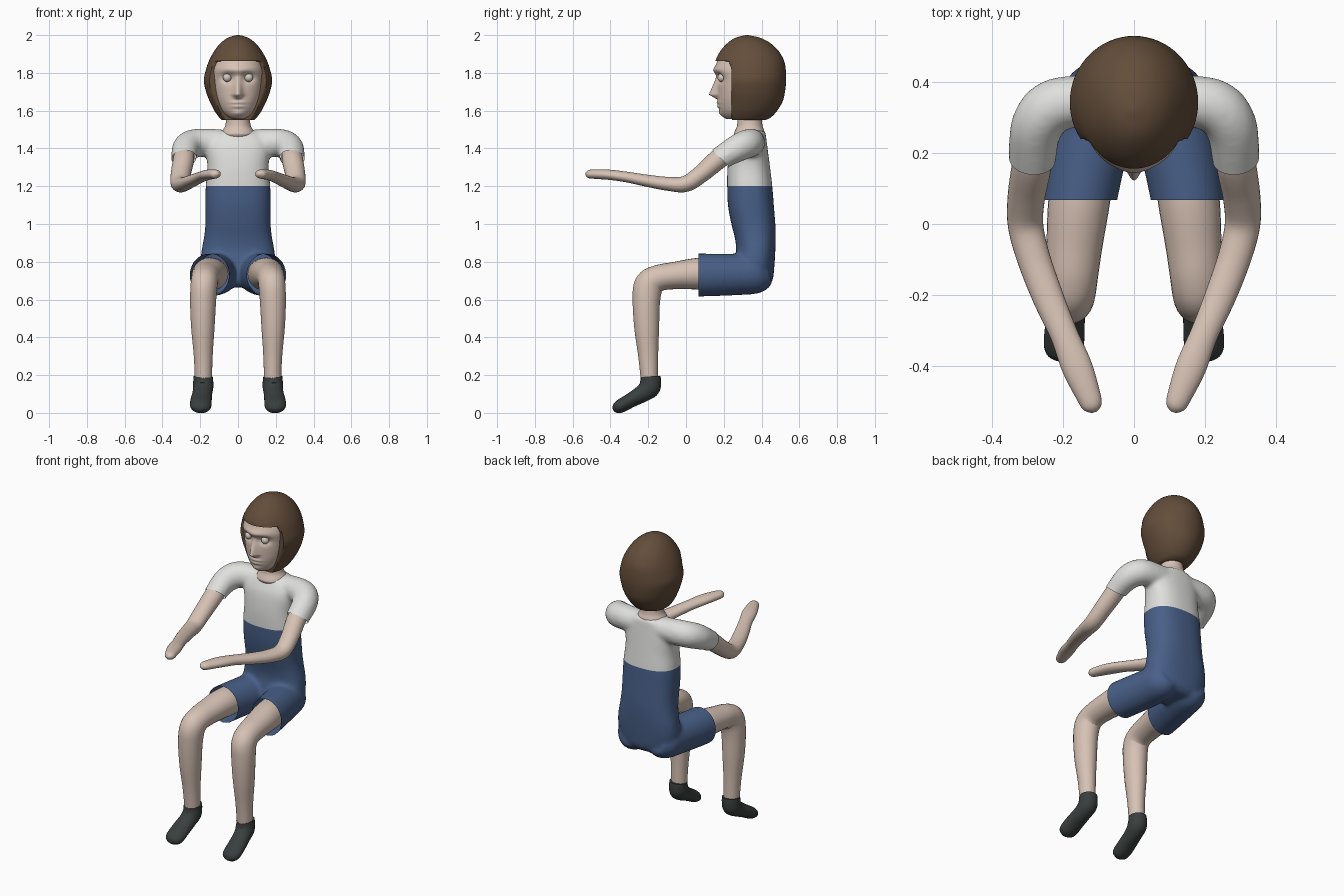
import bpy, bmesh, math
from mathutils import Vector


def material(name, rgb):
    m = bpy.data.materials.new(name)
    m.diffuse_color = (*rgb, 1)
    return m


SKIN = material("skin", (0.68, 0.54, 0.46))
HAIR = material("brown hair", (0.125, 0.075, 0.043))
BLUE = material("blue cloth", (0.065, 0.115, 0.245))
WHITE = material("white cloth", (0.74, 0.74, 0.72))
SHOE = material("dark shoe", (0.040, 0.050, 0.048))
EYE = material("pale eye", (0.64, 0.58, 0.53))


def smooth_rows(rows, steps):
    """Catmull-Rom interpolation of tuples."""
    out = []
    for i in range(len(rows) - 1):
        a, b, c, d = (rows[max(0, min(len(rows) - 1, i + k))] for k in (-1, 0, 1, 2))
        for s in range(steps):
            t = s / steps
            out.append([0.5 * (2 * q + (r - p) * t + (2 * p - 5 * q + 4 * r - u) * t * t
                               + (3 * q - p - 3 * r + u) * t ** 3)
                        for p, q, r, u in zip(a, b, c, d)])
    return out + [list(rows[-1])]


def bridge(bm, rings):
    vs = [[bm.verts.new(p) for p in ring] for ring in rings]
    n = len(vs[0])
    for a, b in zip(vs, vs[1:]):
        for i in range(n):
            bm.faces.new((a[i], a[(i + 1) % n], b[(i + 1) % n], b[i]))
    bm.faces.new(vs[0][::-1])
    bm.faces.new(vs[-1])


def stack(bm, rows, n=40, steps=6, power=1.0, shape=None):
    """Horizontal rings from (z, half width, front y, back y)."""
    rings = []
    for z, w, f, b in smooth_rows(rows, steps):
        ring = []
        for i in range(n):
            a = 2 * math.pi * i / n
            c, s = math.cos(a), math.sin(a)
            c = math.copysign(abs(c) ** power, c)
            s = math.copysign(abs(s) ** power, s)
            p = Vector((w * c, (f + b) / 2 + (b - f) / 2 * s, z))
            ring.append(shape(p) if shape else p)
        rings.append(ring)
    bridge(bm, rings)


def tube(bm, rows, side, ref=(1, 0, 0), n=28, steps=6):
    """Tube through (x, y, z, radius across, radius up), mirrored by side."""
    rows = smooth_rows(rows, steps)
    pts = [Vector(r[:3]) for r in rows]
    u = Vector(ref)
    rings = []
    for i, r in enumerate(rows):
        t = (pts[min(i + 1, len(pts) - 1)] - pts[max(i - 1, 0)]).normalized()
        u = (u - t * u.dot(t)).normalized()
        v = t.cross(u)
        ring = []
        for k in range(n):
            a = 2 * math.pi * k / n
            p = pts[i] + u * r[3] * math.cos(a) + v * r[4] * math.sin(a)
            ring.append(Vector((p.x * side, p.y, p.z)))
        rings.append(ring)
    bridge(bm, rings)


def finish(bm, name, *mats, angle=50):
    bmesh.ops.recalc_face_normals(bm, faces=bm.faces[:])
    me = bpy.data.meshes.new(name)
    bm.to_mesh(me)
    bm.free()
    for m in mats:
        me.materials.append(m)
    ob = bpy.data.objects.new(name, me)
    bpy.context.collection.objects.link(ob)
    bpy.ops.object.select_all(action='DESELECT')
    ob.select_set(True)
    bpy.context.view_layer.objects.active = ob
    bpy.ops.object.shade_smooth_by_angle(angle=math.radians(angle))
    return ob


# Outfit: torso, sleeves and short legs fused into one soft shell
bm = bmesh.new()
stack(bm, [(0.665, 0.11, 0.27, 0.425), (0.70, 0.17, 0.245, 0.458), (0.78, 0.198, 0.25, 0.468),
           (0.86, 0.193, 0.265, 0.473), (0.93, 0.18, 0.258, 0.475), (1.0, 0.173, 0.24, 0.473),
           (1.1, 0.173, 0.222, 0.465), (1.2, 0.171, 0.218, 0.457), (1.3, 0.162, 0.22, 0.445),
           (1.4, 0.17, 0.235, 0.432), (1.455, 0.15, 0.258, 0.425), (1.495, 0.09, 0.28, 0.42)],
      power=0.82)
for s in (1, -1):
    tube(bm, [(0.0, 0.35, 1.43, 0.07, 0.06), (0.10, 0.35, 1.43, 0.07, 0.072),
              (0.22, 0.335, 1.428, 0.076, 0.076), (0.272, 0.28, 1.405, 0.074, 0.074),
              (0.286, 0.19, 1.353, 0.068, 0.062), (0.287, 0.11, 1.29, 0.068, 0.06)], s, (0, 1, 0))
    tube(bm, [(0.10, 0.435, 0.755, 0.06, 0.07), (0.102, 0.38, 0.74, 0.1, 0.105),
              (0.115, 0.27, 0.733, 0.108, 0.11), (0.148, 0.09, 0.73, 0.104, 0.114),
              (0.16, 0.0, 0.73, 0.102, 0.114)], s)
outfit = finish(bm, "outfit", BLUE, WHITE)
mod = outfit.modifiers.new("fuse", 'REMESH')
mod.mode = 'VOXEL'
mod.voxel_size = 0.011
mod = outfit.modifiers.new("soften", 'SMOOTH')
mod.factor = 0.5
mod.iterations = 9
for name in ("fuse", "soften"):
    bpy.ops.object.modifier_apply(modifier=name)

# Trim the cuffs and split the shirt from the shorts
outfit.data.materials.clear()
outfit.data.materials.append(BLUE)
outfit.data.materials.append(WHITE)
bm = bmesh.new()
bm.from_mesh(outfit.data)


def cut(co, no, keep, trim):
    faces = [f for f in bm.faces if keep(f.calc_center_median())]
    geom = list({v for f in faces for v in f.verts}) + list({e for f in faces for e in f.edges}) + faces
    bmesh.ops.bisect_plane(bm, geom=geom, plane_co=co, plane_no=no, clear_outer=trim)


cut((0, 0.067, 0.7), (0, -1, 0), lambda c: c.z < 0.95, True)
cut((0.285, 0.18, 1.35), (0, -0.7, -0.7), lambda c: abs(c.x) > 0.19 and c.z > 1.15, True)
cut((0, 0, 1.2), (0, 0, 1), lambda c: True, False)
for f in bm.faces:
    f.material_index = int(f.calc_center_median().z > 1.2)
    f.smooth = True
bm.to_mesh(outfit.data)
bm.free()

# Limbs and shoes
for s, label in ((1, "left"), (-1, "right")):
    bm = bmesh.new()
    tube(bm, [(0.283, 0.25, 1.395, 0.05, 0.05), (0.288, 0.17, 1.342, 0.056, 0.053),
              (0.303, 0.08, 1.265, 0.053, 0.047), (0.306, 0.0, 1.213, 0.05, 0.043),
              (0.285, -0.09, 1.212, 0.047, 0.037), (0.245, -0.2, 1.228, 0.044, 0.032),
              (0.198, -0.31, 1.248, 0.039, 0.028), (0.162, -0.4, 1.26, 0.043, 0.027),
              (0.13, -0.48, 1.264, 0.035, 0.025), (0.117, -0.515, 1.264, 0.027, 0.021),
              (0.112, -0.531, 1.264, 0.008, 0.007)], s)
    finish(bm, label + "_arm", SKIN)

    bm = bmesh.new()
    tube(bm, [(0.135, 0.2, 0.735, 0.085, 0.085), (0.154, 0.07, 0.737, 0.087, 0.084),
              (0.168, -0.06, 0.727, 0.079, 0.072), (0.175, -0.15, 0.712, 0.073, 0.07),
              (0.18, -0.197, 0.675, 0.071, 0.078), (0.185, -0.21, 0.59, 0.069, 0.073),
              (0.186, -0.208, 0.45, 0.062, 0.066), (0.184, -0.2, 0.3, 0.05, 0.053),
              (0.183, -0.193, 0.16, 0.045, 0.045)], s)
    finish(bm, label + "_leg", SKIN)

    bm = bmesh.new()
    tube(bm, [(0.183, -0.188, 0.192, 0.052, 0.053), (0.184, -0.187, 0.165, 0.053, 0.055),
              (0.185, -0.195, 0.133, 0.054, 0.057), (0.189, -0.23, 0.103, 0.052, 0.047),
              (0.195, -0.29, 0.068, 0.056, 0.039), (0.198, -0.345, 0.037, 0.056, 0.036),
              (0.199, -0.372, 0.023, 0.042, 0.027), (0.199, -0.386, 0.016, 0.01, 0.008)], s)
    finish(bm, label + "_shoe", SHOE)

# Neck with a round collar opening
bm = bmesh.new()
stack(bm, [(1.44, 0.07, 0.28, 0.40), (1.472, 0.086, 0.255, 0.41), (1.49, 0.085, 0.258, 0.415),
           (1.52, 0.068, 0.27, 0.405), (1.57, 0.062, 0.272, 0.40), (1.63, 0.062, 0.27, 0.40)])
finish(bm, "neck", SKIN)


# Face with brow, sockets, nose and lips raised by rule
def features(p):
    if p.y < 0.27:
        bump = lambda x, z, sx, sz: math.exp(-((abs(p.x) - x) / sx) ** 2 - ((p.z - z) / sz) ** 2)
        up = (1.785 - p.z) / 0.10 if p.z > 1.685 else (p.z - 1.658) / 0.027
        nose = max(0, min(1, up)) * math.exp(-(p.x / (0.016 + 0.008 * max(0, min(1, up)))) ** 2)
        p.y += 0.024 * bump(0.055, 1.775, 0.033, 0.025) - 0.046 * nose
        p.y -= 0.010 * bump(0, 1.815, 0.08, 0.018)
        p.y -= 0.008 * (bump(0, 1.643, 0.04, 0.008) + bump(0, 1.622, 0.035, 0.008))
        p.y -= 0.008 * bump(0, 1.585, 0.03, 0.015)
    return p


bm = bmesh.new()
stack(bm, [(1.555, 0.03, 0.215, 0.33), (1.57, 0.06, 0.195, 0.36), (1.60, 0.088, 0.178, 0.38),
           (1.65, 0.11, 0.169, 0.39), (1.70, 0.124, 0.167, 0.4), (1.76, 0.131, 0.164, 0.4),
           (1.82, 0.132, 0.154, 0.4), (1.88, 0.118, 0.172, 0.4)], n=128, steps=10, shape=features)
finish(bm, "face", SKIN, angle=70)

# Eyes
for s, label in ((1, "left"), (-1, "right")):
    bpy.ops.mesh.primitive_uv_sphere_add(segments=24, ring_count=14, radius=0.023,
                                         location=(s * 0.057, 0.19, 1.775))
    eye = bpy.context.object
    eye.name = label + "_eye"
    eye.data.materials.append(EYE)
    bpy.ops.object.shade_smooth_by_angle()


# Bob hair: the front is pushed back below the fringe to open the face
def fringe(p):
    if p.z < 1.858:
        edge = 0.24 + 0.04 * max(0, 1.62 - p.z)
        p.y = max(p.y, edge - 0.3 * max(0, p.z - 1.82))
    return p


bm = bmesh.new()
stack(bm, [(1.55, 0.085, 0.21, 0.42), (1.565, 0.10, 0.20, 0.45), (1.60, 0.125, 0.185, 0.483),
           (1.65, 0.15, 0.172, 0.512), (1.70, 0.169, 0.163, 0.524), (1.76, 0.181, 0.156, 0.53),
           (1.82, 0.169, 0.153, 0.528), (1.87, 0.151, 0.158, 0.517), (1.92, 0.123, 0.185, 0.487),
           (1.96, 0.09, 0.222, 0.443), (1.985, 0.055, 0.26, 0.395), (1.997, 0.022, 0.3, 0.346),
           (2.0, 0.003, 0.32, 0.326)], n=64, steps=8, shape=fringe)
finish(bm, "bob_hair", HAIR)
